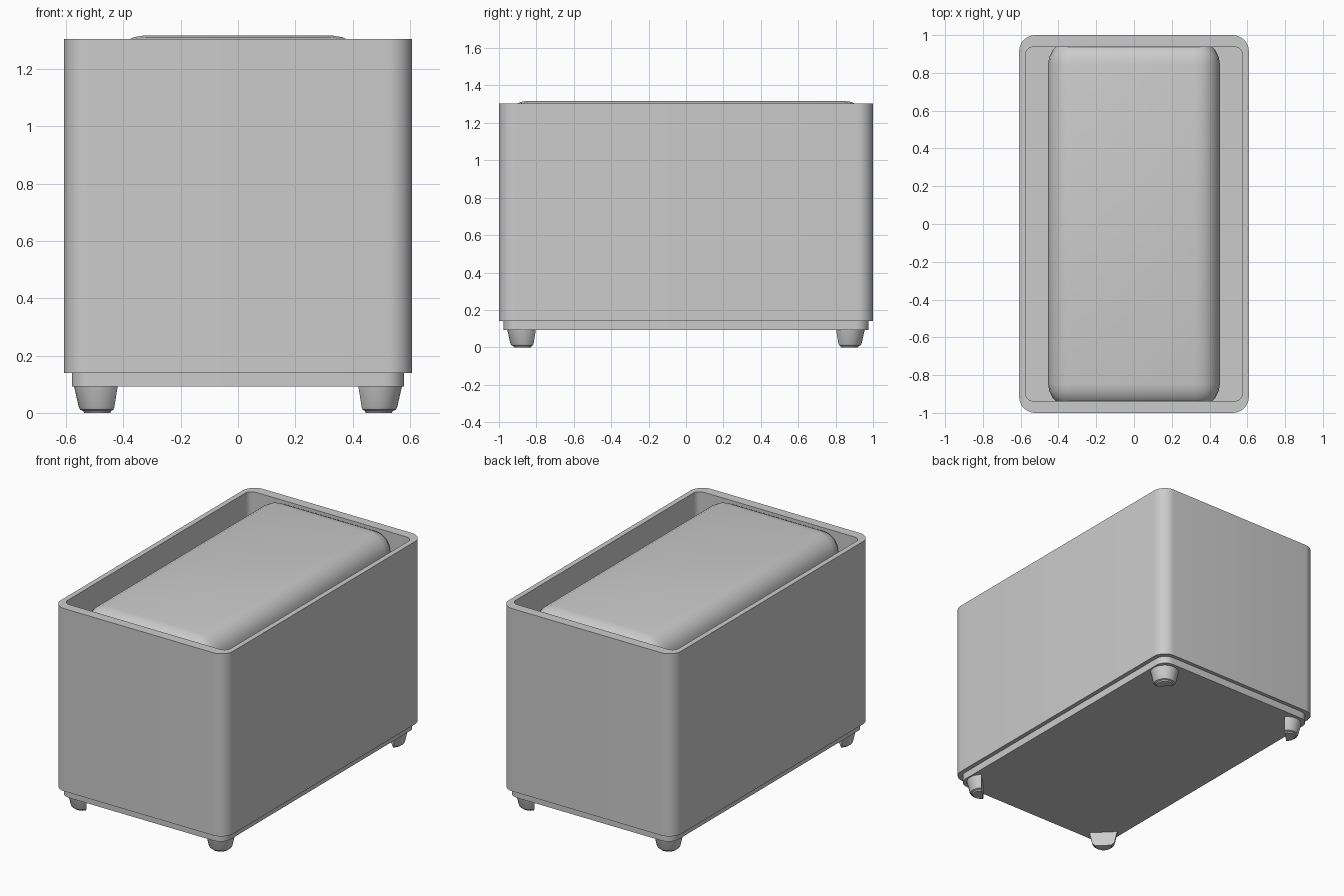
import bpy, bmesh, math
from mathutils import Vector

cube = bpy.data.objects.get("Cube")
if cube:
    bpy.data.objects.remove(cube, do_unlink=True)

GREY = (0.6, 0.6, 0.6, 1)
mat = bpy.data.materials.new("light grey")
mat.use_nodes = True
mat.diffuse_color = GREY
mat.node_tree.nodes["Principled BSDF"].inputs["Base Color"].default_value = GREY


def finish(bm, name):
    bmesh.ops.recalc_face_normals(bm, faces=bm.faces)
    mesh = bpy.data.meshes.new(name)
    bm.to_mesh(mesh)
    bm.free()
    mesh.materials.append(mat)
    obj = bpy.data.objects.new(name, mesh)
    bpy.context.collection.objects.link(obj)
    bpy.ops.object.select_all(action='DESELECT')
    obj.select_set(True)
    bpy.context.view_layer.objects.active = obj
    bpy.ops.object.shade_smooth_by_angle(angle=math.radians(35))
    return obj


def rounded_rect(hx, hy, r, z, steps=8):
    """Outline of a rectangle with round corners, half sizes hx and hy."""
    pts = []
    for i, (sx, sy) in enumerate([(1, 1), (-1, 1), (-1, -1), (1, -1)]):
        for k in range(steps + 1):
            a = math.pi / 2 * (i + k / steps)
            pts.append((sx * (hx - r) + r * math.cos(a),
                        sy * (hy - r) + r * math.sin(a), z))
    return pts


def loft(name, outlines):
    """Skin a stack of matching outlines and close both ends."""
    bm = bmesh.new()
    rings = [[bm.verts.new(p) for p in o] for o in outlines]
    for a, b in zip(rings, rings[1:]):
        for i in range(len(a)):
            j = (i + 1) % len(a)
            bm.faces.new((a[i], a[j], b[j], b[i]))
    bm.faces.new(rings[0])
    bm.faces.new(rings[-1])
    return finish(bm, name)


# Open-topped outer shell and the recessed plinth below it
loft("outer_shell", [rounded_rect(0.608, 1.0, 0.085, 0.14),
                     rounded_rect(0.608, 1.0, 0.085, 1.305),
                     rounded_rect(0.575, 0.938, 0.045, 1.305),
                     rounded_rect(0.575, 0.938, 0.045, 0.16)])
loft("plinth", [rounded_rect(0.58, 0.975, 0.07, 0.093),
                rounded_rect(0.58, 0.975, 0.07, 0.145)])

# Inner block with rounded top and corners, ends sunk into the shell
TOP, FLOOR = 1.318, 0.15
bm = bmesh.new()
bmesh.ops.create_cube(bm, size=1)
for v in bm.verts:
    v.co = Vector((v.co.x * 0.91, v.co.y * 1.95, TOP if v.co.z > 0 else FLOOR))
edges = [e for e in bm.edges if max(v.co.z for v in e.verts) > FLOOR + 0.1]
bmesh.ops.bevel(bm, geom=edges, offset=0.13, segments=5, profile=0.5,
                affect='EDGES', clamp_overlap=True)
finish(bm, "inner_block")


# Tapered feet, each with its inward side cut flat
def foot(name, sx, sy):
    bm = bmesh.new()
    centre = Vector((sx * 0.487, sy * 0.87, 0))
    rings = []
    for r, z in [(0.05, 0), (0.054, 0.007), (0.064, 0.011), (0.069, 0.02), (0.086, 0.095)]:
        rings.append([bm.verts.new(centre + Vector((r * math.cos(math.tau * i / 20),
                                                    r * math.sin(math.tau * i / 20), z)))
                      for i in range(20)])
    for a, b in zip(rings, rings[1:]):
        for i in range(20):
            j = (i + 1) % 20
            bm.faces.new((a[i], a[j], b[j], b[i]))
    bm.faces.new(rings[0])
    bm.faces.new(rings[-1])
    inward = Vector((-sx, -sy, 0)).normalized()
    cut = bmesh.ops.bisect_plane(bm, geom=bm.verts[:] + bm.edges[:] + bm.faces[:],
                                 plane_co=centre + inward * 0.01, plane_no=inward,
                                 clear_outer=True)
    bmesh.ops.contextual_create(
        bm, geom=[g for g in cut["geom_cut"] if isinstance(g, bmesh.types.BMEdge)])
    finish(bm, name)


for sx, side in ((1, "left"), (-1, "right")):
    for sy, end in ((-1, "front"), (1, "back")):
        foot(f"{end}_{side}_foot", sx, sy)
